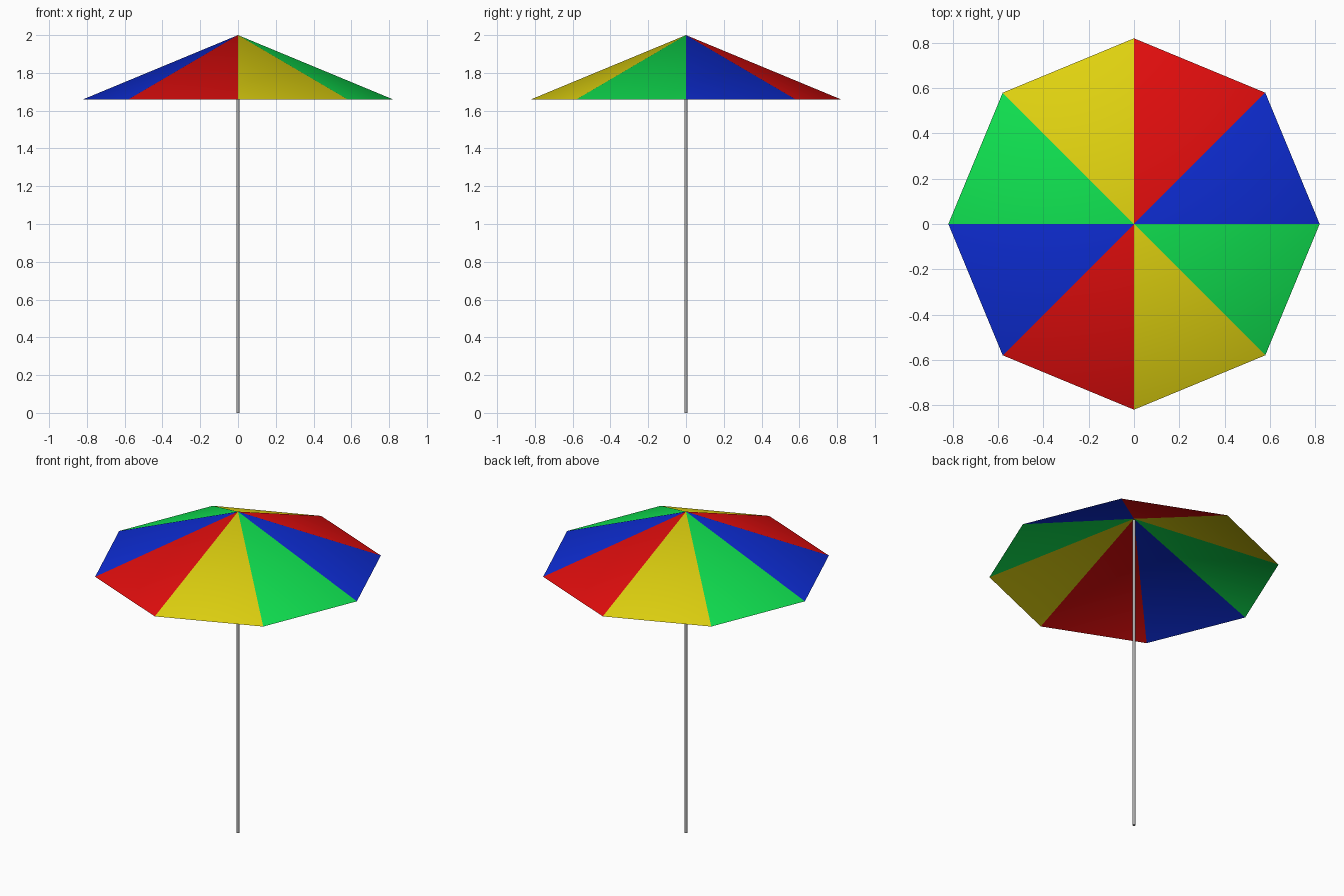
import bpy, bmesh
from math import cos, sin, pi

cube = bpy.data.objects.get("Cube")
if cube:
    bpy.data.objects.remove(cube, do_unlink=True)

RADIUS, RIM_Z, TOP_Z, PANELS = 0.82, 1.66, 2.0, 8
POLE_RADIUS, POLE_TOP = 0.009, 1.99


def make_material(name, rgb):
    mat = bpy.data.materials.new(name)
    mat.use_nodes = True
    mat.diffuse_color = (*rgb, 1)
    mat.node_tree.nodes["Principled BSDF"].inputs["Base Color"].default_value = (*rgb, 1)
    return mat


def make_object(name, bm, materials):
    mesh = bpy.data.meshes.new(name)
    bm.to_mesh(mesh)
    bm.free()
    for mat in materials:
        mesh.materials.append(mat)
    obj = bpy.data.objects.new(name, mesh)
    bpy.context.collection.objects.link(obj)
    return obj


# Panel colours in the order they repeat, counter-clockwise from +x
panel_materials = [
    make_material("blue", (0.004, 0.025, 0.65)),
    make_material("red", (0.75, 0.004, 0.004)),
    make_material("yellow", (0.75, 0.65, 0.005)),
    make_material("green", (0.005, 0.75, 0.08)),
]
grey = make_material("metal grey", (0.4, 0.4, 0.4))

# Canopy: open eight-panel shell, smooth shaded
bm = bmesh.new()
apex = bm.verts.new((0, 0, TOP_Z))
rim = [bm.verts.new((RADIUS * cos(2 * pi * i / PANELS),
                     RADIUS * sin(2 * pi * i / PANELS), RIM_Z))
       for i in range(PANELS)]
for i in range(PANELS):
    panel = bm.faces.new((apex, rim[i], rim[(i + 1) % PANELS]))
    panel.material_index = i % len(panel_materials)
    panel.smooth = True
make_object("canopy", bm, panel_materials)

# Pole: thin round rod from the ground to the canopy peak
bm = bmesh.new()
bmesh.ops.create_cone(bm, cap_ends=True, segments=16, radius1=POLE_RADIUS,
                      radius2=POLE_RADIUS, depth=POLE_TOP)
bmesh.ops.translate(bm, verts=bm.verts, vec=(0, 0, POLE_TOP / 2))
for face in bm.faces:
    face.smooth = len(face.verts) == 4
for edge in bm.edges:
    edge.smooth = all(f.smooth for f in edge.link_faces)
make_object("pole", bm, [grey])
